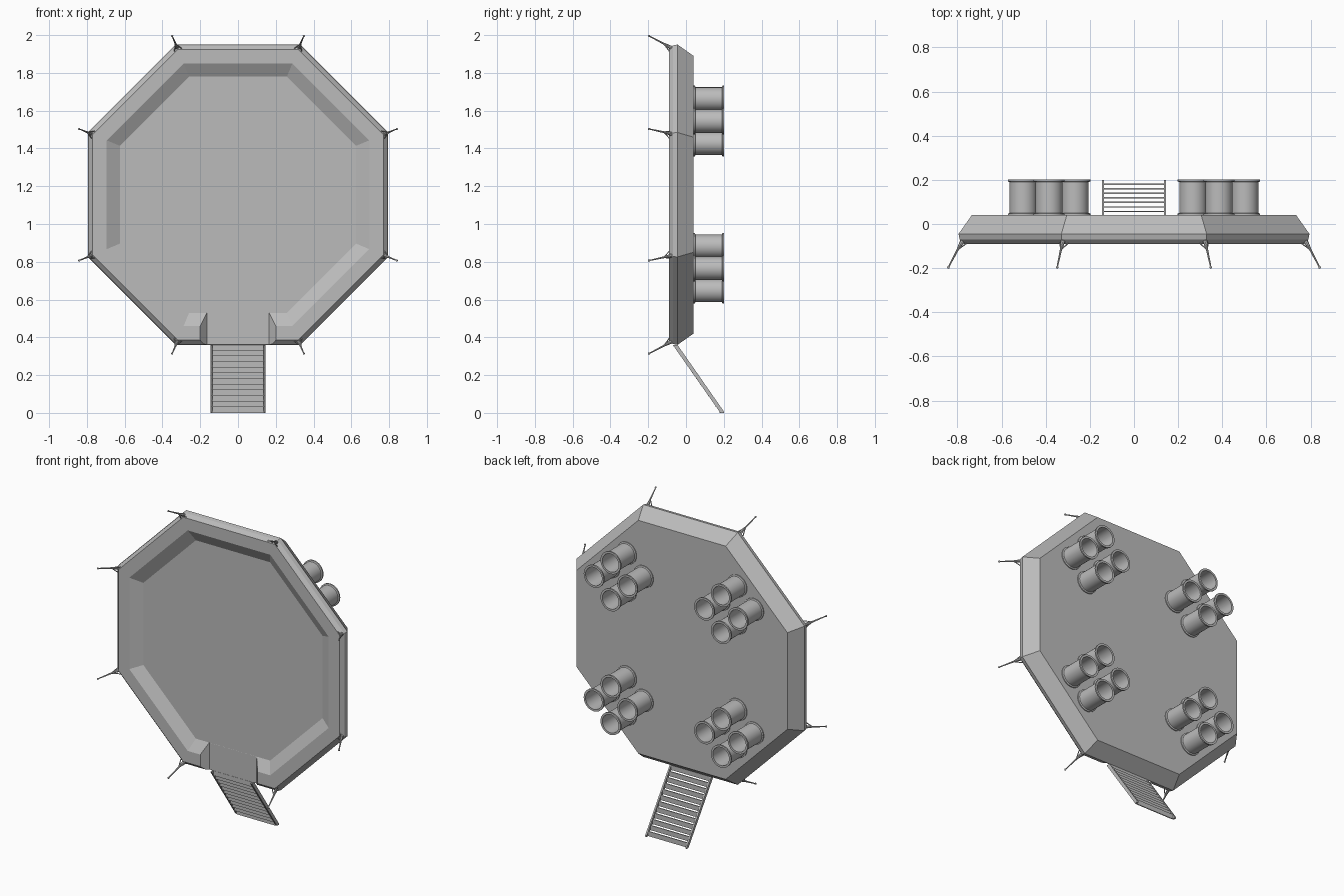
import bpy, bmesh, math
from math import cos, sin, pi
from mathutils import Vector

cube = bpy.data.objects.get("Cube")
if cube:
    bpy.data.objects.remove(cube, do_unlink=True)

CENTRE_Z = 1.155

grey = bpy.data.materials.new("plain_grey")
grey.use_nodes = True
COLOUR = (0.5, 0.5, 0.5, 1)
grey.diffuse_color = COLOUR
grey.node_tree.nodes["Principled BSDF"].inputs["Base Color"].default_value = COLOUR


def finish(bm, name, smooth=False):
    bmesh.ops.recalc_face_normals(bm, faces=bm.faces)
    mesh = bpy.data.meshes.new(name)
    bm.to_mesh(mesh)
    bm.free()
    obj = bpy.data.objects.new(name, mesh)
    bpy.context.collection.objects.link(obj)
    mesh.materials.append(grey)
    bpy.ops.object.select_all(action='DESELECT')
    obj.select_set(True)
    bpy.context.view_layer.objects.active = obj
    if smooth:
        bpy.ops.object.shade_smooth_by_angle(angle=math.radians(40))
    return obj


def lathe(bm, profile, sides, centre, closed=False, phase=0.0):
    """Sweep (radius, y) pairs round the y axis through centre (x, z)."""
    rings = []
    for r, y in profile:
        angles = [phase + 2 * pi * i / sides for i in range(sides)]
        rings.append([bm.verts.new((centre[0] + r * cos(a), y, centre[1] + r * sin(a)))
                      for a in angles])
    pairs = list(zip(rings, rings[1:]))
    if closed:
        pairs.append((rings[-1], rings[0]))
    else:
        bm.faces.new(rings[0])
        bm.faces.new(rings[-1])
    for a, b in pairs:
        for i in range(sides):
            j = (i + 1) % sides
            bm.faces.new((a[i], a[j], b[j], b[i]))


def prism(bm, outline, offset):
    """Extrude a planar outline by an offset vector."""
    a = [bm.verts.new(p) for p in outline]
    b = [bm.verts.new(Vector(p) + Vector(offset)) for p in outline]
    bm.faces.new(a)
    bm.faces.new(b)
    for i in range(len(a)):
        j = (i + 1) % len(a)
        bm.faces.new((a[i], a[j], b[j], b[i]))


def rod(bm, start, end, r1, r2, sides=8):
    """Tapered rod between two points."""
    start, end = Vector(start), Vector(end)
    axis = end - start
    matrix = axis.to_track_quat('Z', 'Y').to_matrix().to_4x4()
    matrix.translation = (start + end) / 2
    bmesh.ops.create_cone(bm, cap_ends=True, segments=sides, radius1=r1, radius2=r2,
                          depth=axis.length, matrix=matrix)


# Octagonal hull with raised rim and sunken floor
bm = bmesh.new()
flats = [(0.625, -0.05), (0.695, -0.09), (0.77, -0.09), (0.79, -0.07),
         (0.795, -0.045), (0.735, 0.04)]
lathe(bm, [(r / cos(pi / 8), y) for r, y in flats], 8, (0, CENTRE_Z), phase=pi / 8)
hull = finish(bm, "hull")

# Entrance notch through the rim, with sloping sides
bm = bmesh.new()
prism(bm, [(-0.165, -0.0503, 0.2), (0.165, -0.0503, 0.2),
           (0.209, -0.1, 0.2), (-0.209, -0.1, 0.2)], (0, 0, 0.38))
cutter = finish(bm, "entrance_cutter")
cutter.hide_render = True
mod = hull.modifiers.new("entrance", 'BOOLEAN')
mod.operation = 'DIFFERENCE'
mod.solver = 'EXACT'
mod.object = cutter
bpy.context.view_layer.objects.active = hull
bpy.ops.object.modifier_apply(modifier=mod.name)
bpy.data.objects.remove(cutter, do_unlink=True)

# Four clusters of four open flanged drums on the back
drum = [(0.062, 0.05), (0.062, 0.19), (0.07, 0.193), (0.07, 0.202), (0.057, 0.202),
        (0.057, 0.041), (0.07, 0.041), (0.07, 0.047)]
for row, sz in (("upper", 1), ("lower", -1)):
    for side, sx in (("left", 1), ("right", -1)):
        bm = bmesh.new()
        for dx, dz in ((1, 0), (-1, 0), (0, 1), (0, -1)):
            centre = (sx * 0.385 + dx * 0.117, CENTRE_Z + sz * 0.39 + dz * 0.117)
            lathe(bm, drum, 32, centre, closed=True)
        finish(bm, f"{row}_{side}_drums", smooth=True)

# Slanted corner posts with a flared foot, side braces and a knob
for k in range(8):
    a = pi / 8 + k * pi / 4
    out = Vector((cos(a), 0, sin(a)))
    side = Vector((-sin(a), 0, cos(a)))
    at = lambda r, y: Vector((0, y, CENTRE_Z)) + out * r
    foot, joint, tip = at(0.84, -0.075), at(0.866, -0.118), at(0.91, -0.196)
    bm = bmesh.new()
    rod(bm, foot, joint, 0.011, 0.005)
    rod(bm, joint, tip, 0.005, 0.003)
    for s in (-1, 1):
        rod(bm, at(0.83, -0.088) + side * s * 0.02, joint, 0.003, 0.003, 6)
    ball = bmesh.ops.create_uvsphere(bm, u_segments=10, v_segments=6, radius=0.006)
    bmesh.ops.translate(bm, verts=ball["verts"], vec=tip)
    finish(bm, f"corner_post_{k + 1}", smooth=True)

# Ladder rails
for name, x in (("left_ladder_rail", 0.135), ("right_ladder_rail", -0.145)):
    bm = bmesh.new()
    prism(bm, [(x, -0.07, 0.36), (x, -0.045, 0.36), (x, 0.2, 0.008),
               (x, 0.2, 0.0), (x, 0.182, 0.0)], (0.01, 0, 0))
    finish(bm, name)

# Ladder treads: flat plates
STEPS = 12
bm = bmesh.new()
for i in range(STEPS):
    t = (i + 0.5) / STEPS
    y, z = -0.057 + 0.248 * t, 0.36 * (1 - t)
    prism(bm, [(-0.137, y - 0.003, z - 0.015), (0.137, y - 0.003, z - 0.015),
               (0.137, y - 0.003, z + 0.015), (-0.137, y - 0.003, z + 0.015)], (0, 0.006, 0))
finish(bm, "ladder_treads")
